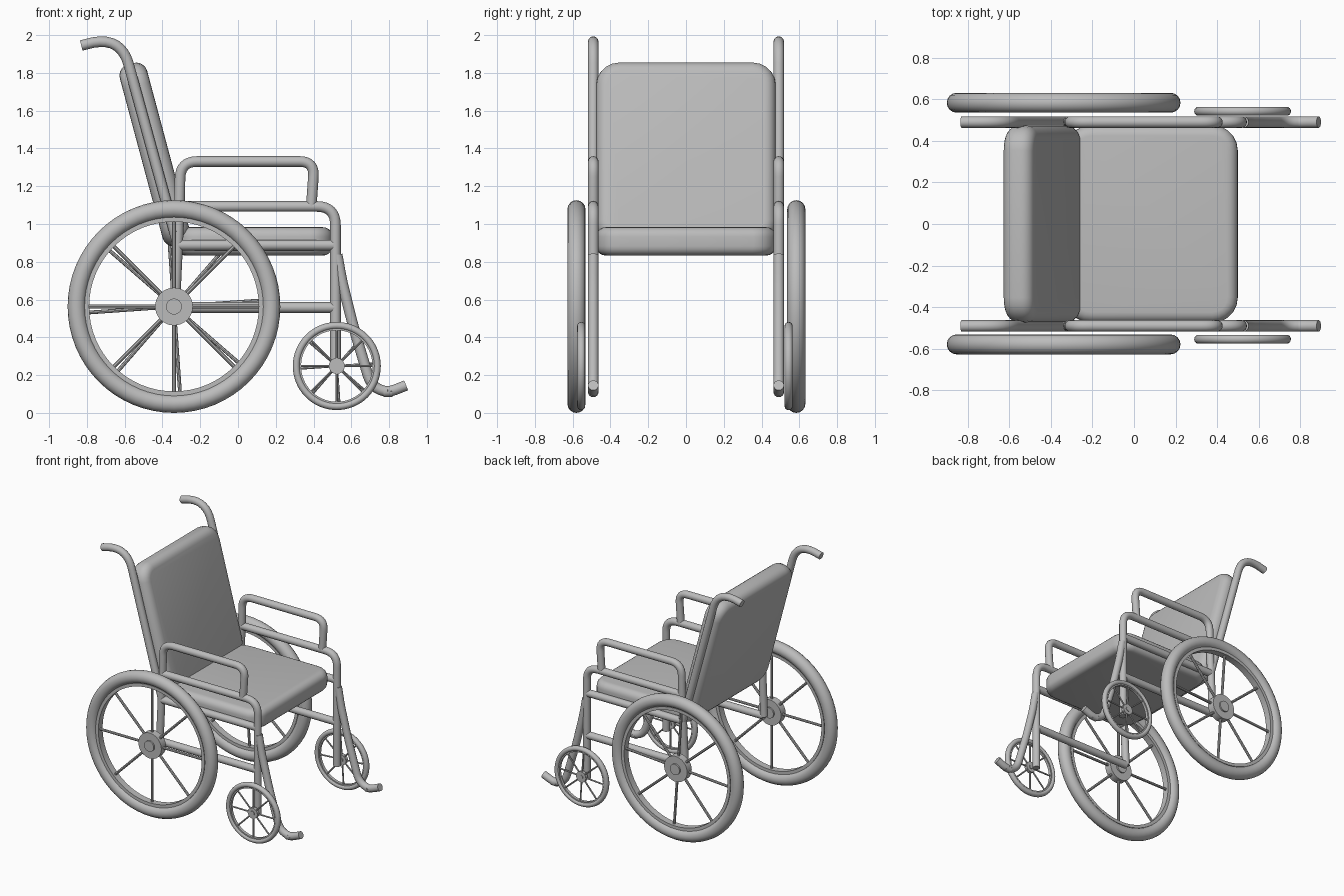
import bpy, bmesh, math
from mathutils import Vector, Matrix

if "Cube" in bpy.data.objects:
    bpy.data.objects.remove(bpy.data.objects["Cube"])

grey = bpy.data.materials.new("grey")
grey.diffuse_color = (0.5, 0.5, 0.5, 1)
grey.use_nodes = True
grey.node_tree.nodes["Principled BSDF"].inputs["Base Color"].default_value = grey.diffuse_color

FRAME_Y, TUBE_R = 0.491, 0.028


def finish(name, bm, angle=40):
    bmesh.ops.recalc_face_normals(bm, faces=bm.faces[:])
    me = bpy.data.meshes.new(name)
    bm.to_mesh(me)
    bm.free()
    me.materials.append(grey)
    ob = bpy.data.objects.new(name, me)
    bpy.context.collection.objects.link(ob)
    bpy.ops.object.select_all(action='DESELECT')
    ob.select_set(True)
    bpy.context.view_layer.objects.active = ob
    bpy.ops.object.shade_smooth_by_angle(angle=math.radians(angle))
    return ob


def tube(name, pts, y, r=TUBE_R, sides=16):
    """Round tube in an x-z plane; each point is (x, z, corner radius)."""
    path = []
    for i, (x, z, c) in enumerate(pts):
        p = Vector((x, z))
        if c == 0 or i in (0, len(pts) - 1):
            path.append(p)
            continue
        a = p + (Vector(pts[i - 1][:2]) - p).normalized() * c
        b = p + (Vector(pts[i + 1][:2]) - p).normalized() * c
        for k in range(9):
            t = k / 8
            path.append(a * (1 - t) ** 2 + p * 2 * t * (1 - t) + b * t * t)
    bm = bmesh.new()
    rings = []
    for i, p in enumerate(path):
        d = (path[min(i + 1, len(path) - 1)] - path[max(i - 1, 0)]).normalized()
        n = Vector((-d.y, d.x))
        ring = []
        for s in range(sides):
            a = 2 * math.pi * s / sides
            q = p + n * (r * math.cos(a))
            ring.append(bm.verts.new((q.x, y + r * math.sin(a), q.y)))
        rings.append(ring)
    for A, B in zip(rings, rings[1:]):
        for s in range(sides):
            t = (s + 1) % sides
            bm.faces.new((A[s], A[t], B[t], B[s]))
    bm.faces.new(rings[0])
    bm.faces.new(rings[-1])
    return finish(name, bm)


def ring_solid(name, centre, profile, segs=64):
    """Spin a closed (radius, y offset) profile about the y axis."""
    bm = bmesh.new()
    rings = []
    for i in range(segs):
        a = 2 * math.pi * i / segs
        rings.append([bm.verts.new((centre[0] + r * math.cos(a), centre[1] + y,
                                    centre[2] + r * math.sin(a))) for r, y in profile])
    n = len(profile)
    for i in range(segs):
        A, B = rings[i], rings[(i + 1) % segs]
        for j in range(n):
            k = (j + 1) % n
            bm.faces.new((A[j], A[k], B[k], B[j]))
    return finish(name, bm)


def disc(name, x, z, y0, y1, r, segs=32):
    bm = bmesh.new()
    m = Matrix.Translation((x, (y0 + y1) / 2, z)) @ Matrix.Rotation(math.pi / 2, 4, 'X')
    bmesh.ops.create_cone(bm, cap_ends=True, segments=segs, radius1=r, radius2=r,
                          depth=abs(y1 - y0), matrix=m)
    return finish(name, bm)


def spokes(name, centre, r0, r1, rad, count, turn):
    bm = bmesh.new()
    for i in range(count):
        a = 2 * math.pi * i / count + turn
        m = (Matrix.Translation(centre) @ Matrix.Rotation(-a, 4, 'Y')
             @ Matrix.Translation(((r0 + r1) / 2, 0, 0)) @ Matrix.Rotation(math.pi / 2, 4, 'Y'))
        bmesh.ops.create_cone(bm, cap_ends=True, segments=8, radius1=rad, radius2=rad,
                              depth=r1 - r0, matrix=m)
    return finish(name, bm)


def wheel(name, x, y, z, R, tr, tw, rim, hub, spoke, turn):
    """Tyre of outer radius R, tube half sizes tr (radial) and tw (sideways)."""
    c = (x, y, z)
    oval = [(R - tr + tr * math.cos(2 * math.pi * k / 16), tw * math.sin(2 * math.pi * k / 16))
            for k in range(16)]
    ring_solid(name + "_tyre", c, oval)
    ri, ro, w = R - 2 * tr - rim, R - 2 * tr + 0.006, tw * 0.55
    ring_solid(name + "_rim", c, [(ri, -w), (ro, -w), (ro, w), (ri, w)])
    spokes(name + "_spokes", c, hub * 0.6, ri + 0.005, spoke, 8, turn)
    s = 1 if y > 0 else -1
    disc(name + "_hub", x, z, y - s * tw * 0.6, y + s * tw * 0.6, hub)
    disc(name + "_hub_cap", x, z, y - s * tw * 0.85, y + s * tw * 0.85, hub * 0.42)


def cushion(name, size, corner, edge, matrix):
    """Box with rounded plan corners and softened rims (thin along local z)."""
    bm = bmesh.new()
    bmesh.ops.create_cube(bm, size=1, matrix=Matrix.Diagonal((*size, 1)))
    up = [e for e in bm.edges if abs(e.verts[0].co.z - e.verts[1].co.z) > 0.01]
    bmesh.ops.bevel(bm, geom=up, offset=corner, segments=5, profile=0.5, affect='EDGES')
    rim = [e for e in bm.edges if abs(e.verts[0].co.z - e.verts[1].co.z) < 1e-4]
    bmesh.ops.bevel(bm, geom=rim, offset=edge, segments=5, profile=0.5, affect='EDGES')
    bmesh.ops.transform(bm, matrix=matrix, verts=bm.verts[:])
    return finish(name, bm)


# cushions
cushion("seat", (0.83, 0.95, 0.15), 0.12, 0.05, Matrix.Translation((0.085, 0, 0.91)))
lean = math.radians(15)
cushion("backrest", (0.995, 0.95, 0.15), 0.12, 0.06,
        Matrix.Translation((-0.44, 0, 1.37)) @ Matrix.Rotation(math.pi / 2 - lean, 4, 'Y'))

for side, s in (("left", 1), ("right", -1)):
    y = s * FRAME_Y
    # frame tubes
    tube(side + "_back_post_and_handle",
         [(-0.32, 0.90, 0), (-0.618, 1.99, 0.15), (-0.77, 1.962, 0.0),
          (-0.83, 1.947, 0)], y)
    tube(side + "_front_frame",
         [(-0.31, 1.095, 0), (0.516, 1.095, 0.1), (0.516, 0.22, 0)], y)
    tube(side + "_armrest",
         [(-0.335, 0.56, 0), (-0.31, 1.1, 0), (-0.305, 1.333, 0.09), (0.405, 1.333, 0.08),
          (0.388, 1.095, 0)], y)
    tube(side + "_seat_rail", [(-0.32, 0.89, 0), (0.505, 0.89, 0)], y)
    tube(side + "_lower_rail", [(-0.335, 0.56, 0), (0.516, 0.56, 0)], y)
    tube(side + "_footrest",
         [(0.525, 0.84, 0), (0.55, 0.70, 0.05), (0.61, 0.46, 0.08), (0.715, 0.11, 0.1),
          (0.81, 0.115, 0.04), (0.89, 0.148, 0)], y)
    # wheels
    wheel(side + "_rear_wheel", -0.339, s * 0.582 + 0.002, 0.565, 0.563, 0.048, 0.048,
          0.018, 0.1, 0.01, math.radians(4 if s > 0 else 0))
    wheel(side + "_front_wheel", 0.523, s * 0.549 - 0.006, 0.25, 0.233, 0.019, 0.021,
          0.006, 0.042, 0.006, math.radians(4 if s > 0 else 0))

# stand exactly on the ground
low = min((o.matrix_world @ v.co).z for o in bpy.data.objects if o.type == 'MESH'
          for v in o.data.vertices)
for o in bpy.data.objects:
    o.location.z -= low
